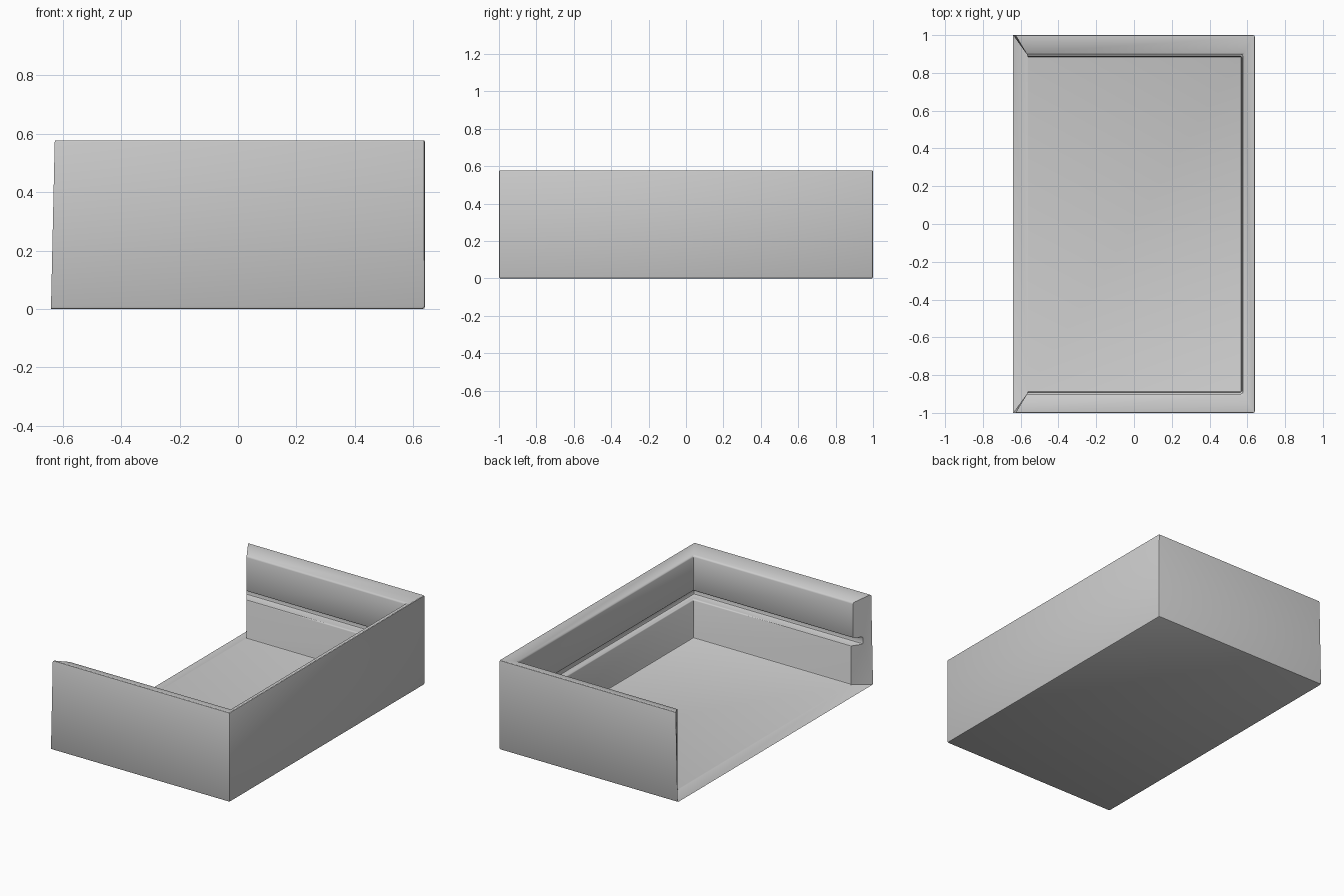
import bpy, bmesh

if "Cube" in bpy.data.objects:
    bpy.data.objects.remove(bpy.data.objects["Cube"])

# Plan corners of the U-shaped wall (outer, inner), ends mitred on the open left side
corners = [((-0.64, -1.0), (-0.56, -0.89)),
           ((0.64, -1.0), (0.57, -0.89)),
           ((0.64, 1.0), (0.57, 0.888)),
           ((-0.64, 1.0), (-0.56, 0.888))]

# Wall section: (outer 0 .. inner 1, height), with sloped rim and slide groove
profile = [(0, 0), (0, 0.58), (0.92, 0.547), (0.92, 0.318),
           (0.45, 0.318), (0.45, 0.27), (1, 0.27), (1, 0.02)]

bm = bmesh.new()
rings = []
for i, (o, n) in enumerate(corners):
    ring = []
    for t, z in profile:
        x = o[0] + (n[0] - o[0]) * t
        y = o[1] + (n[1] - o[1]) * t
        # the open ends lean back slightly towards the rim
        if i in (0, 3) and t == 0:
            x += 0.013 * z / 0.58
        ring.append(bm.verts.new((x, y, z)))
    rings.append(ring)

# Swept walls
for a, b in zip(rings, rings[1:]):
    for k in range(len(profile) - 1):
        bm.faces.new((a[k], b[k], b[k + 1], a[k + 1]))

# Underside and tray floor
bm.faces.new([r[0] for r in reversed(rings)])
bm.faces.new([r[-1] for r in rings])

# Mitred wall ends and sloped sill of the open side
ends = [bm.faces.new(rings[0]), bm.faces.new(rings[3]),
        bm.faces.new((rings[0][0], rings[0][-1], rings[3][-1], rings[3][0]))]
bmesh.ops.recalc_face_normals(bm, faces=bm.faces)

# Soften the creases, leaving the cut ends sharp
edges = [e for e in bm.edges
         if not any(f in ends for f in e.link_faces)
         and e.calc_face_angle(0) > 0.6]
bmesh.ops.bevel(bm, geom=edges, offset=0.009, offset_type='OFFSET',
                segments=2, profile=0.5, affect='EDGES', clamp_overlap=True)
bmesh.ops.recalc_face_normals(bm, faces=bm.faces)

mesh = bpy.data.meshes.new("open_tray")
bm.to_mesh(mesh)
bm.free()
tray = bpy.data.objects.new("open_tray", mesh)
bpy.context.collection.objects.link(tray)
bpy.context.view_layer.objects.active = tray
tray.select_set(True)
bpy.ops.object.shade_smooth_by_angle(angle=0.6)
